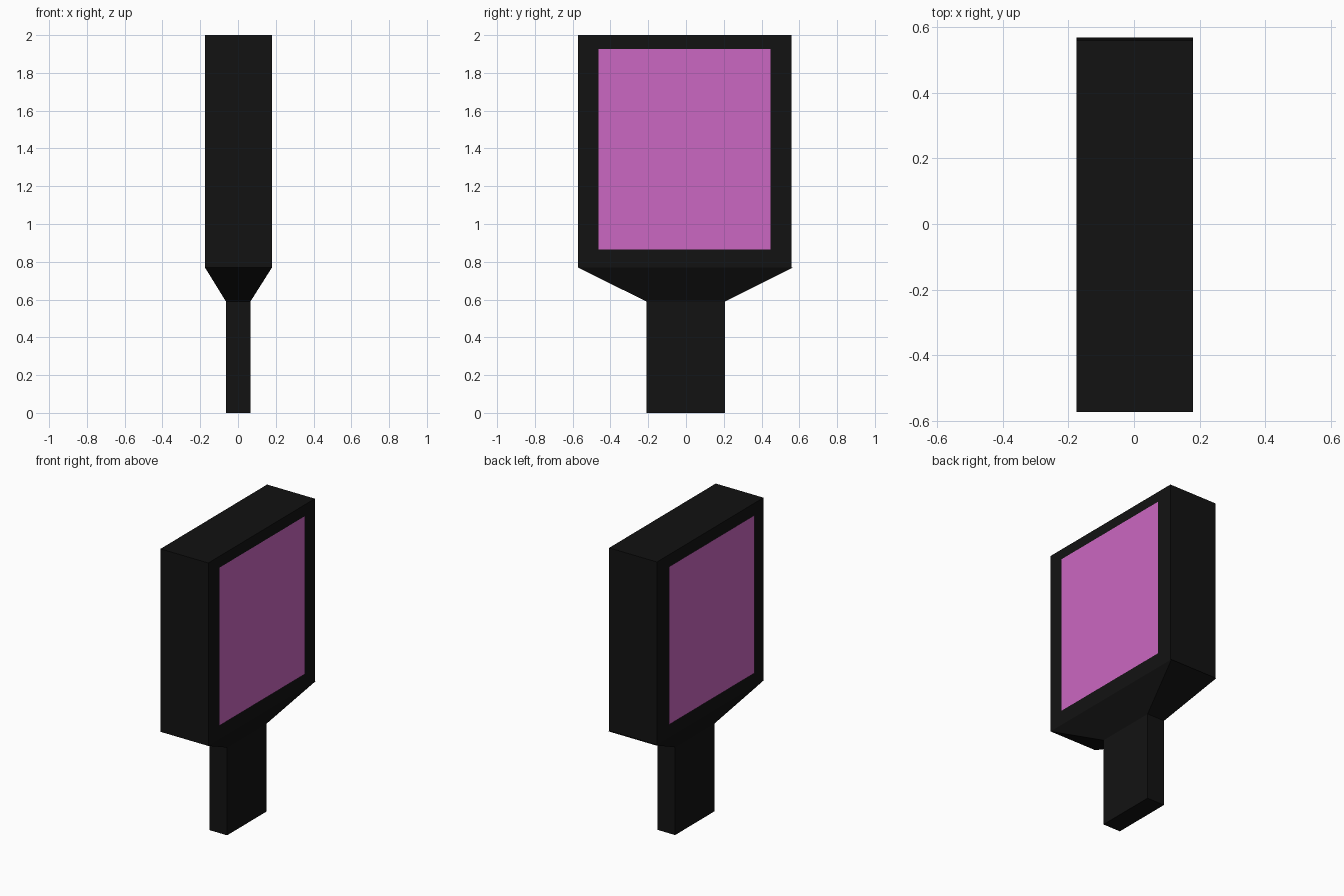
import bpy, bmesh

if "Cube" in bpy.data.objects:
    bpy.data.objects.remove(bpy.data.objects["Cube"])


def material(name, rgb):
    m = bpy.data.materials.new(name)
    m.diffuse_color = (*rgb, 1)
    m.use_nodes = True
    m.node_tree.nodes["Principled BSDF"].inputs["Base Color"].default_value = m.diffuse_color
    return m


black = material("black_casing", (0.006, 0.006, 0.006))
pink = material("pink_panel", (0.6, 0.135, 0.54))


def finish(name, bm, mat):
    me = bpy.data.meshes.new(name)
    bm.to_mesh(me)
    bm.free()
    me.materials.append(mat)
    ob = bpy.data.objects.new(name, me)
    bpy.context.collection.objects.link(ob)


def rectangle(bm, x0, x1, y0, y1, z):
    return [bm.verts.new(p) for p in
            ((x0, y0, z), (x1, y0, z), (x1, y1, z), (x0, y1, z))]


def loft(name, lower, upper, cap_bottom=False, cap_top=False):
    """Four-sided tube between two (x0, x1, y0, y1, z) rectangles."""
    bm = bmesh.new()
    a, b = rectangle(bm, *lower), rectangle(bm, *upper)
    for i in range(4):
        j = (i + 1) % 4
        bm.faces.new((a[i], a[j], b[j], b[i]))
    if cap_bottom:
        bm.faces.new(a[::-1])
    if cap_top:
        bm.faces.new(b)
    finish(name, bm, black)


# Post, flared neck and sign box
post = (-0.064, 0.066, -0.21, 0.207)
neck = (-0.175, 0.18, -0.573, 0.568)
box = (-0.175, 0.18, -0.573, 0.559)
loft("post", (*post, 0), (*post, 0.59), cap_bottom=True)
loft("flared_neck", (*post, 0.59), (*neck, 0.77))
loft("sign_box", (*box, 0.77), (*box, 2.0), cap_bottom=True, cap_top=True)

# Thin display panel floating just off each broad face
for name, side in (("right_panel", 1), ("left_panel", -1)):
    bm = bmesh.new()
    x = side * 0.185
    corners = [(x, -0.463, 0.865), (x, 0.447, 0.865),
               (x, 0.447, 1.927), (x, -0.463, 1.927)]
    bm.faces.new([bm.verts.new(p) for p in corners[::side]])
    finish(name, bm, pink)
